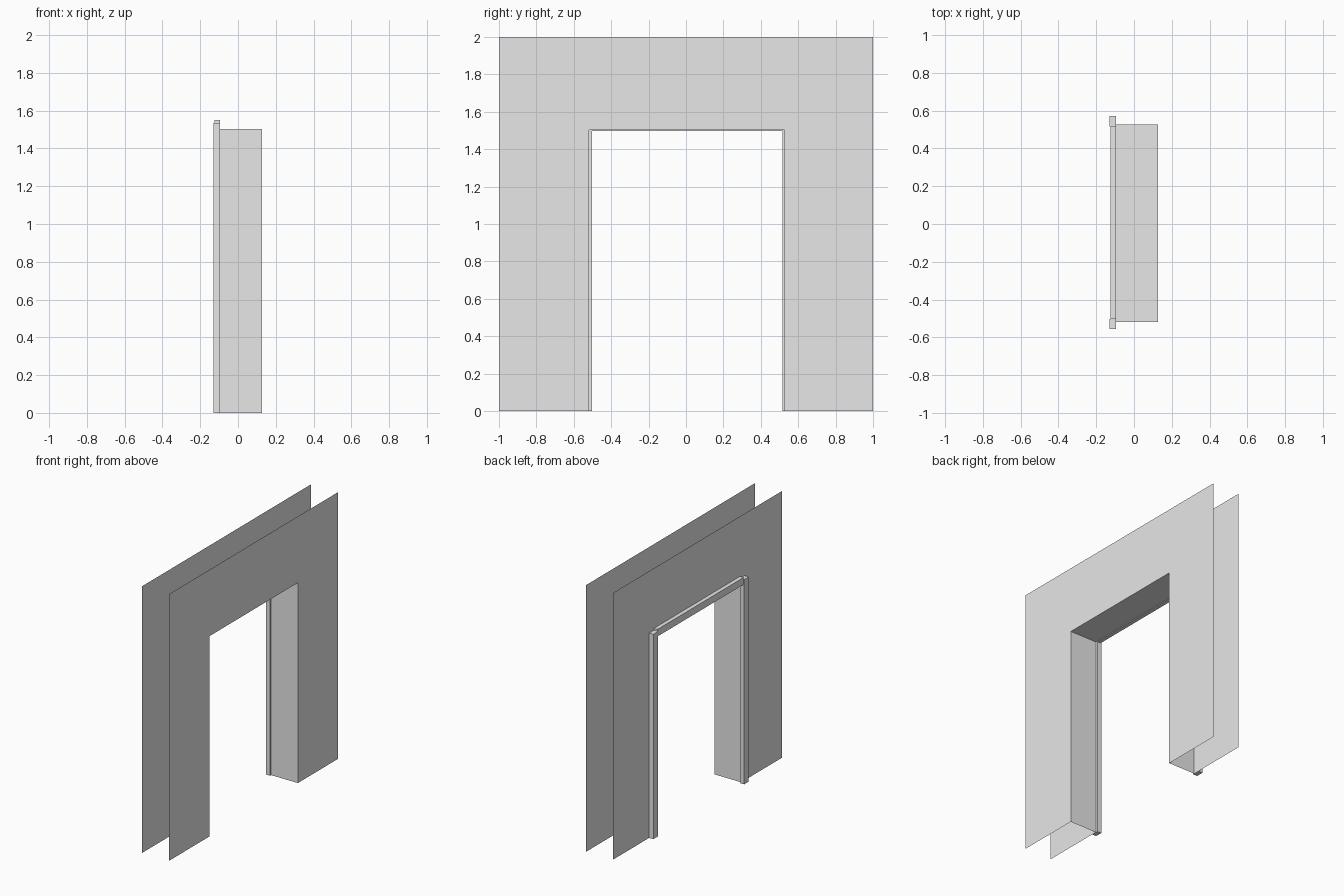
import bpy, bmesh
from mathutils import Matrix

cube = bpy.data.objects.get("Cube")
if cube:
    bpy.data.objects.remove(cube, do_unlink=True)

# One plain grey for everything
grey = bpy.data.materials.new("plain grey")
grey.use_nodes = True
grey.diffuse_color = (0.8, 0.8, 0.8, 1)
grey.node_tree.nodes["Principled BSDF"].inputs["Base Color"].default_value = (0.8, 0.8, 0.8, 1)

X_FRONT, X_BACK = 0.128, -0.095       # the two wall skins
Y0, Y1, HEAD = -0.519, 0.527, 1.502   # the doorway opening


def add_object(name, bm):
    mesh = bpy.data.meshes.new(name)
    bm.to_mesh(mesh)
    bm.free()
    mesh.materials.append(grey)
    obj = bpy.data.objects.new(name, mesh)
    bpy.context.collection.objects.link(obj)
    return obj


# Opening outline, up one side and down the other
opening = [(Y0, 0), (Y0, HEAD), (Y1, HEAD), (Y1, 0)]


def wall_skin(name, x, facing):
    bm = bmesh.new()
    outline = opening + [(1, 0), (1, 2), (-1, 2), (-1, 0)]
    face = bm.faces.new([bm.verts.new((x, y, z)) for y, z in outline])
    face.normal_update()
    if face.normal.x * facing < 0:
        face.normal_flip()
    add_object(name, bm)


def box(name, low, high):
    bm = bmesh.new()
    size = [b - a for a, b in zip(low, high)]
    mid = [(a + b) / 2 for a, b in zip(low, high)]
    bmesh.ops.create_cube(bm, size=1, matrix=Matrix.Translation(mid) @ Matrix.Diagonal((*size, 1)))
    add_object(name, bm)


# Thin wall faces on both sides
wall_skin("front_wall", X_FRONT, 1)
wall_skin("back_wall", X_BACK, -1)

# Lining of the opening, joining the two walls
bm = bmesh.new()
rows = [[bm.verts.new((x, y, z)) for x in (X_BACK, X_FRONT)] for y, z in opening]
for a, b in zip(rows, rows[1:]):
    bm.faces.new((a[0], a[1], b[1], b[0]))
for f in bm.faces:
    f.normal_update()
    if f.normal.dot(f.calc_center_median() - bm.verts[:][0].co.lerp(rows[3][1].co, 0.5)) > 0:
        f.normal_flip()
add_object("opening_lining", bm)

# Door casing on the back wall
for name, y0, y1 in (("right_casing", -0.557, -0.503), ("left_casing", 0.515, 0.573)):
    box(name, (-0.13, y0, 0), (X_BACK, y1, 1.536))
box("head_casing", (-0.125, -0.503, 1.497), (X_BACK, 0.515, 1.55))
